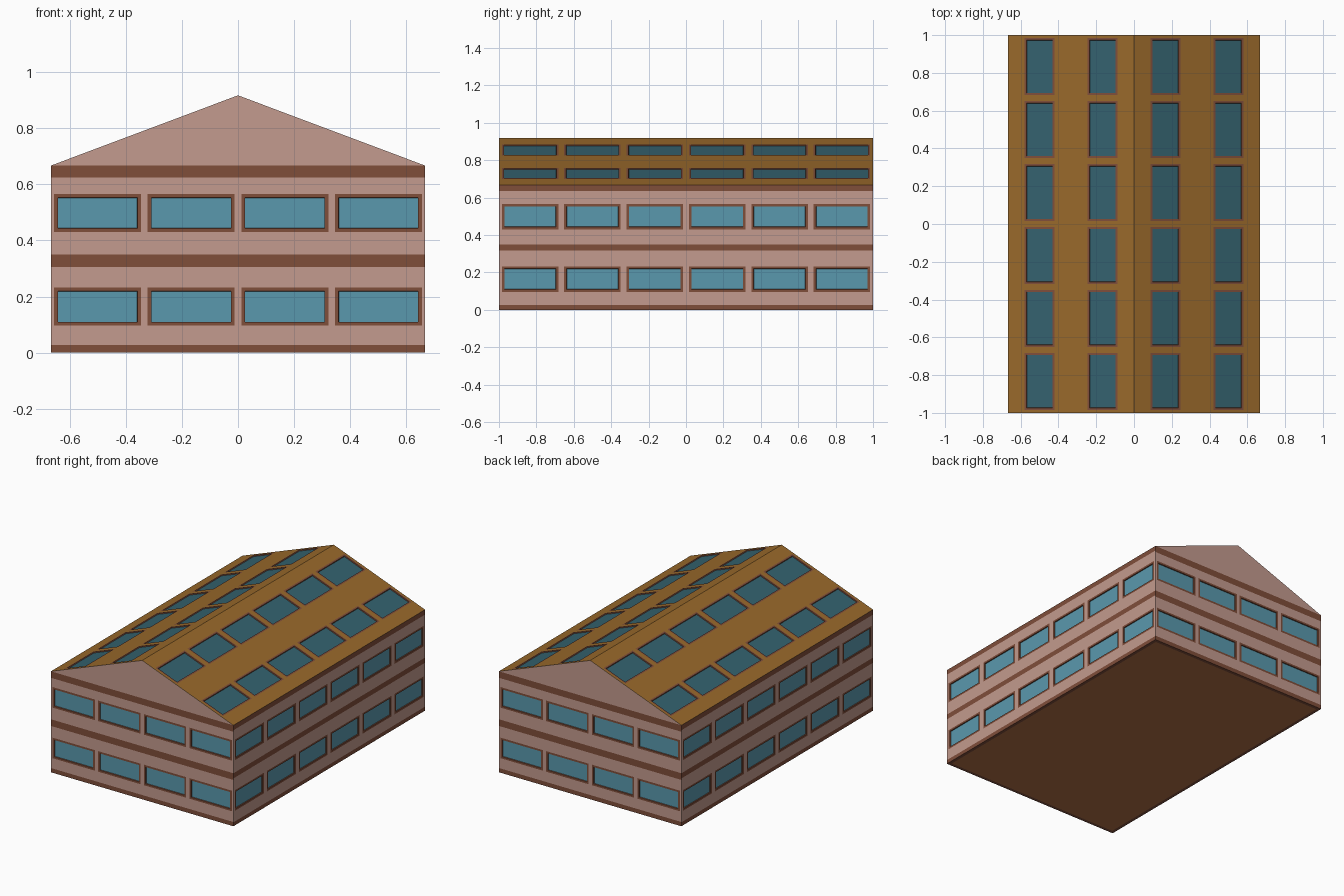
import bpy, bmesh
from mathutils import Vector

if "Cube" in bpy.data.objects:
    bpy.data.objects.remove(bpy.data.objects["Cube"])

W, D, EAVE, RIDGE = 0.6667, 1.0, 0.6667, 0.917   # half width, half depth, heights


def material(name, rgb):
    lin = [((c / 255 + 0.055) / 1.055) ** 2.4 for c in rgb]
    m = bpy.data.materials.new(name)
    m.diffuse_color = (*lin, 1)
    m.use_nodes = True
    m.node_tree.nodes["Principled BSDF"].inputs["Base Color"].default_value = m.diffuse_color
    return m


WALL, TRIM, GLASS, ROOF, SKYGLASS, FLOOR = range(6)
MATS = [material("wall pink", (195, 155, 142)),
        material("trim brown", (128, 78, 58)),
        material("window glass", (90, 153, 174)),
        material("roof ochre", (153, 105, 43)),
        material("roof glass", (52, 98, 111)),
        material("floor brown", (178, 113, 68))]


def finish(name, bm):
    mesh = bpy.data.meshes.new(name)
    bm.to_mesh(mesh)
    bm.free()
    for m in MATS:
        mesh.materials.append(m)
    ob = bpy.data.objects.new(name, mesh)
    bpy.context.collection.objects.link(ob)


def facade(name, origin, u, v, ulen, vlen, cols, rows, bands, base, glass, frame):
    """Gridded panel with trim bands and recessed, framed windows."""
    origin, u, v = Vector(origin), Vector(u).normalized(), Vector(v).normalized()
    us = sorted({0, ulen, *[e for c in cols for e in c]})
    vs = sorted({0, vlen, *[e for r in rows + bands for e in r]})
    bm = bmesh.new()
    grid = [[bm.verts.new(origin + u * a + v * b) for a in us] for b in vs]
    inside = lambda x, spans: any(lo < x < hi for lo, hi in spans)
    windows = []
    for j in range(len(vs) - 1):
        for i in range(len(us) - 1):
            f = bm.faces.new((grid[j][i], grid[j][i + 1],
                              grid[j + 1][i + 1], grid[j + 1][i]))
            a, b = (us[i] + us[i + 1]) / 2, (vs[j] + vs[j + 1]) / 2
            f.material_index = base
            if inside(b, bands):
                f.material_index = TRIM
            elif inside(a, cols) and inside(b, rows):
                f.material_index = TRIM
                windows.append(f)
    bm.normal_update()
    # flat frame, then the recessed pane
    bmesh.ops.inset_individual(bm, faces=windows, thickness=frame, depth=0)
    bmesh.ops.inset_individual(bm, faces=windows, thickness=0.002, depth=-0.006)
    for f in windows:
        f.material_index = glass
    finish(name, bm)


def spans(count, length, half):
    step = length / count
    return [((i + 0.5) * step - half, (i + 0.5) * step + half) for i in range(count)]


# walls
ROWS = [(0.096, 0.232), (0.43, 0.566)]
END_BANDS = [(0, 0.028), (0.306, 0.35), (0.624, EAVE)]
SIDE_BANDS = [(0, 0.026), (0.316, 0.35), (0.634, EAVE)]
wide, deep = spans(4, 2 * W, 0.155), spans(6, 2 * D, 0.151)
Z = (0, 0, 1)
end = (Z, 2 * W, EAVE, wide, ROWS, END_BANDS, WALL, GLASS, 0.018)
side = (Z, 2 * D, EAVE, deep, ROWS, SIDE_BANDS, WALL, GLASS, 0.018)
facade("front_wall", (-W, -D, 0), (1, 0, 0), *end)
facade("back_wall", (W, D, 0), (-1, 0, 0), *end)
facade("right_wall", (W, -D, 0), (0, 1, 0), *side)
facade("left_wall", (-W, D, 0), (0, -1, 0), *side)

# roof slopes with skylights
rise = RIDGE - EAVE
slope = (W * W + rise * rise) ** 0.5
roof = (2 * D, slope, deep, spans(2, slope, 0.085), [], ROOF, SKYGLASS, 0.015)
facade("right_roof", (W, -D, EAVE), (0, 1, 0), (-W, 0, rise), *roof)
facade("left_roof", (-W, D, EAVE), (0, -1, 0), (W, 0, rise), *roof)

# gable triangles
for name, s in (("front_gable", 1), ("back_gable", -1)):
    bm = bmesh.new()
    pts = [(-W * s, -D * s, EAVE), (W * s, -D * s, EAVE), (0, -D * s, RIDGE)]
    bm.faces.new([bm.verts.new(p) for p in pts]).material_index = WALL
    finish(name, bm)

# underside with a trim border
bm = bmesh.new()
f = bm.faces.new([bm.verts.new(p) for p in
                  ((-W, -D, 0), (-W, D, 0), (W, D, 0), (W, -D, 0))])
f.material_index = TRIM
bm.normal_update()
bmesh.ops.inset_individual(bm, faces=[f], thickness=0.03, depth=0)
f.material_index = FLOOR
finish("floor", bm)
